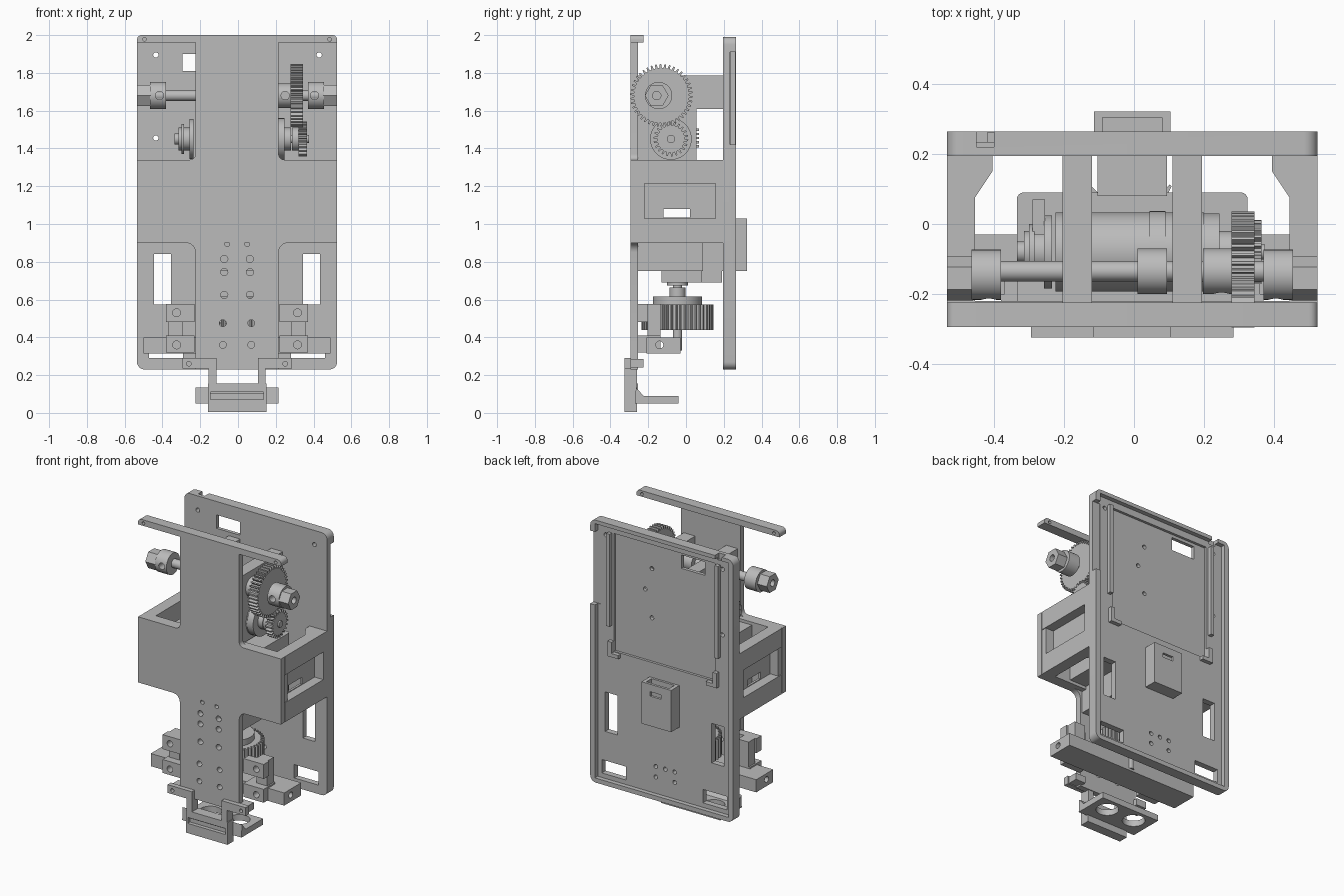
import bpy, bmesh
from math import sin, cos, pi, tan
from mathutils import Vector

old = bpy.data.objects.get("Cube")
if old:
    bpy.data.objects.remove(old)

grey = bpy.data.materials.new("plain_grey")
grey.use_nodes = True
colour = (0.5, 0.5, 0.5, 1)
grey.diffuse_color = colour
grey.node_tree.nodes["Principled BSDF"].inputs["Base Color"].default_value = colour
MID = -0.005          # plane of symmetry
parts = []


# ---- helpers: a solid is (outline, axis, start, end)
def box(x0, x1, y0, y1, z0, z1):
    return ([(x0, y0), (x1, y0), (x1, y1), (x0, y1)], 'z', z0, z1)


def disc(axis, u, v, r, a, b, n=32):
    return ([(u + r * cos(2 * pi * i / n), v + r * sin(2 * pi * i / n)) for i in range(n)], axis, a, b)


def gear(axis, u, v, r, depth, teeth, a, b):
    pts = []
    for i in range(teeth):
        for step, rad in ((0, r - depth), (0.4, r - depth), (0.55, r), (0.85, r)):
            t = 2 * pi * (i + step) / teeth
            pts.append((u + rad * cos(t), v + rad * sin(t)))
    return (pts, axis, a, b)


def rounded(corners, n=6):
    """Outline from (u, v, radius) corners."""
    out = []
    for i, (u, v, r) in enumerate(corners):
        p = Vector((u, v))
        if not r:
            out.append((u, v))
            continue
        d0 = (Vector(corners[i - 1][:2]) - p).normalized()
        d1 = (Vector(corners[(i + 1) % len(corners)][:2]) - p).normalized()
        reach = r / tan(d0.angle(d1) / 2)
        s, e = p + d0 * reach, p + d1 * reach
        c = s + e - p
        for k in range(n + 1):
            t = k / n * pi / 2
            out.append(tuple(c + (s - c) * cos(t) + (e - c) * sin(t)))
    return out


def mirror(solid):
    pts, axis, a, b = solid
    if axis == 'x':
        return (pts, axis, 2 * MID - b, 2 * MID - a)
    return ([(2 * MID - u, v) for u, v in pts], axis, a, b)


def both(*solids):
    return list(solids) + [mirror(s) for s in solids]


def make(name, solids):
    bm = bmesh.new()
    place = {'x': lambda u, v, w: (w, u, v), 'y': lambda u, v, w: (u, w, v), 'z': lambda u, v, w: (u, v, w)}
    for pts, axis, a, b in solids:
        lo = [bm.verts.new(place[axis](u, v, a)) for u, v in pts]
        hi = [bm.verts.new(place[axis](u, v, b)) for u, v in pts]
        bm.faces.new(lo)
        bm.faces.new(hi)
        for i in range(len(pts)):
            j = (i + 1) % len(pts)
            bm.faces.new((lo[i], lo[j], hi[j], hi[i]))
    bmesh.ops.recalc_face_normals(bm, faces=bm.faces)
    mesh = bpy.data.meshes.new(name)
    bm.to_mesh(mesh)
    bm.free()
    mesh.materials.append(grey)
    obj = bpy.data.objects.new(name, mesh)
    bpy.context.scene.collection.objects.link(obj)
    return obj


def part(name, solids, *cuts):
    obj = make(name, solids)
    for group in cuts:
        cutter = make("cutter", group)
        mod = obj.modifiers.new("cut", 'BOOLEAN')
        mod.operation, mod.object, mod.solver = 'DIFFERENCE', cutter, 'EXACT'
        graph = bpy.context.evaluated_depsgraph_get()
        mesh = bpy.data.meshes.new_from_object(obj.evaluated_get(graph))
        obj.modifiers.clear()
        obj.data = mesh
        bpy.data.objects.remove(cutter)
    parts.append(obj)
    return obj


# ---- back tray with rim, screen recess, windows and holes
tray = rounded([(-.535, .23, .04), (.525, .23, .04), (.525, 1.99, .04), (-.535, 1.99, .04)])
openings = both(box(.345, .435, .1, .3, .575, .84), box(.28, .46, .1, .3, .29, .38))
openings.append(box(-.295, -.12, .1, .3, 1.81, 1.9))
for x, z in ((-.435, 1.895), (-.435, 1.455), (.43, 1.895), (.1, 1.75), (.15, 1.6), (.1, 1.42),
             (-.08, .44), (-.01, .44), (.06, .44), (-.08, .37), (.06, .37)):
    openings.append(disc('y', x, z, .014, .1, .3, 16))
part("back_tray", [(tray, 'y', .195, .265)],
     [box(-.5, .49, .235, .3, .26, 1.965)],
     [box(-.38, .37, .218, .3, 1.13, 1.92)],
     [box(.47, .6, .232, .3, 1.42, 1.91), box(-.45, -.40, .22, .3, 1.95, 2.1)],
     openings)
part("screen_rails", both(box(.385, .41, .225, .262, 1.3, 1.92), box(.37, .4, .225, .262, 1.1, 1.2),
                          box(.32, .385, .225, .262, 1.1, 1.125)))
part("back_housing", [box(-.115, .105, .225, .322, .75, 1.03)],
     [box(-.09, .08, .25, .305, .85, 1.1)],
     [box(-.04, .04, .29, .35, .95, .98)])

# ---- front plate: cross outline with filleted inner corners
right = [(.215, .23, 0), (.215, .9, .05), (.525, .9, 0), (.525, 1.34, 0), (.215, 1.34, .03),
         (.215, 1.96, 0), (.525, 1.96, 0), (.525, 2.0, .025)]
outline = right + [(2 * MID - x, z, r) for x, z, r in reversed(right)]
holes = []
for x, z, r in ((.07, .36, .018), (.07, .475, .018), (.063, .625, .019), (.063, .745, .019),
                (.063, .815, .019), (.048, .895, .014), (.485, 1.978, .01)):
    holes += both(disc('y', x, z, r, -.4, -.2, 20))
part("front_plate", [(rounded(outline), 'y', -.295, -.255)], holes)
bar = rounded([(-.535, 1.96, 0), (.525, 1.96, 0), (.525, 2.0, .025), (-.535, 2.0, .025)])
part("top_bar", [(bar, 'y', -.27, -.225)], both(disc('y', .485, 1.978, .01, -.4, -.2, 16)))

# ---- middle box: front wall and chamfered side walls with recesses
part("box_front", [box(-.53, .52, -.29, -.22, .9, 1.34)])
wall = ([(.525, -.25), (.525, .197), (.395, .197), (.395, .15), (.445, .075), (.445, -.25)], 'z', .9, 1.34)
part("box_sides", both(wall),
     both(box(.46, .6, -.255, .155, 1.03, 1.215)),
     both(box(.4, .6, -.12, .02, 1.035, 1.08)))

# ---- inner core, motor for the vertical shaft
core = rounded([(-.335, -.23, 0), (.325, -.23, 0), (.325, .09, .02), (-.335, .09, .02)])
part("inner_core", [(core, 'z', .92, 1.32)], [box(-.5, .5, -.12, .02, 1.035, 1.08)])
part("core_neck", [box(-.21, .2, -.257, .09, .75, .92)])
part("core_back", [box(-.105, .095, .08, .197, .75, 1.33)])
part("lower_motor", [box(-.13, .12, -.13, .085, .69, .76), box(-.1, .09, .08, .19, .69, .76)])

# ---- horizontal gear on the vertical shaft
SY = -.045
part("vertical_shaft", [disc('z', MID, SY, .025, .33, .7), disc('z', MID, SY, .042, .61, .665),
                        disc('z', MID, SY, .055, .675, .692)])
part("flat_gear", [gear('z', MID, SY, .19, .022, 44, .44, .575)])
part("gear_cap", [disc('z', MID, SY, .13, .57, .615, 48)])

# ---- lower clamps and cross bar
part("lower_bar", [box(-.5, .49, -.21, -.03, .315, .4)], [disc('x', -.14, .36, .02, -.7, .7, 20)])
part("lower_clamps", both(box(.22, .37, -.257, -.135, .32, .41), box(.22, .37, -.257, -.2, .48, .577)),
     both(disc('y', .315, .36, .021, -.4, .1, 20), disc('y', .315, .53, .021, -.4, .1, 20)))
part("clamp_links", both(box(.28, .36, -.205, -.135, .405, .577)))

# ---- front sensor holder at the bottom
part("holder_tabs", both(box(.105, .285, -.325, -.29, .235, .29)),
     both(disc('y', .25, .26, .012, -.4, -.2, 16)))
part("holder_feet", both(box(.2, .275, -.295, -.225, .24, .285)))
part("holder_arms", both(box(.105, .145, -.325, -.26, .14, .24)))
part("holder_face", [box(-.16, .15, -.325, -.26, .005, .155)],
     [box(-.145, .135, -.4, -.3, .07, .11)])
part("holder_lip", [box(-.15, .14, -.31, -.255, .1, .155)])
shelf = [(-.27, .05), (-.04, .05), (-.04, .09), (-.225, .09), (-.265, .135)]
part("sensor_shelf", [(shelf, 'x', -.225, .215)],
     both(disc('z', .1, -.135, .07, 0, .2, 32)))

# ---- upper ribs carrying the axle
rib = [(-.257, 1.33), (.055, 1.33), (.055, 1.61), (.197, 1.61), (.197, 1.785), (-.257, 1.785)]
part("axle_ribs", both((rib, 'x', .11, .195)), [disc('x', -.08, 1.45, .108, -.5, .5, 40)])

# ---- axle, collars, hex ends and large gear
AY, AZ = -.135, 1.68
part("axle", [disc('x', AY, AZ, .029, -.46, .46)])
part("wheel_collars", both(disc('x', -.145, AZ, .072, .37, .455)),
     both(disc('y', .405, AZ, .022, -.25, -.16, 20)))
part("hex_ends", both(disc('x', -.155, AZ, .063, .45, .525, 6)),
     [disc('x', -.155, AZ, .022, -.7, -.48, 20), disc('x', -.155, AZ, .022, .48, .7, 20)])
part("inner_collar", [disc('x', AY, AZ, .065, .01, .095)])
part("gear_hub", [disc('x', AY, AZ, .065, .197, .28)], [disc('y', .25, AZ, .022, -.25, -.17, 20)])
part("large_gear", [gear('x', -.13, AZ, .166, .02, 42, .278, .345)])

# ---- drive motor, pinion and encoder
MY, MZ = -.08, 1.45
part("drive_motor", [disc('x', MY, MZ, .113, -.225, .2, 48), disc('x', MY, MZ, .117, .045, .09, 48)])
part("gearbox_flange", [disc('x', MY, MZ, .11, .195, .245, 48), disc('x', MY, MZ, .06, .24, .28),
                        disc('x', MY, MZ, .022, .27, .375, 20)])
part("pinion", [gear('x', MY, MZ, .092, .02, 22, .32, .365)])
part("pinion_hub", [disc('x', MY, MZ, .062, .285, .325)])
part("encoder", [disc('x', MY, MZ, .105, -.257, -.235, 40), disc('x', MY, MZ, .06, -.315, -.25),
                 disc('x', MY, MZ, .08, -.3, -.285, 40), disc('x', MY, MZ, .03, -.335, -.31, 20)])
part("encoder_pins", [box(-.29, -.255, -.03, .07, MZ - .045 + .022 * i, MZ - .033 + .022 * i) for i in range(5)])

# ---- smooth round faces, keep hard edges
bpy.ops.object.select_all(action='DESELECT')
for obj in parts:
    obj.select_set(True)
bpy.context.view_layer.objects.active = parts[0]
bpy.ops.object.shade_smooth_by_angle(angle=pi / 6)
